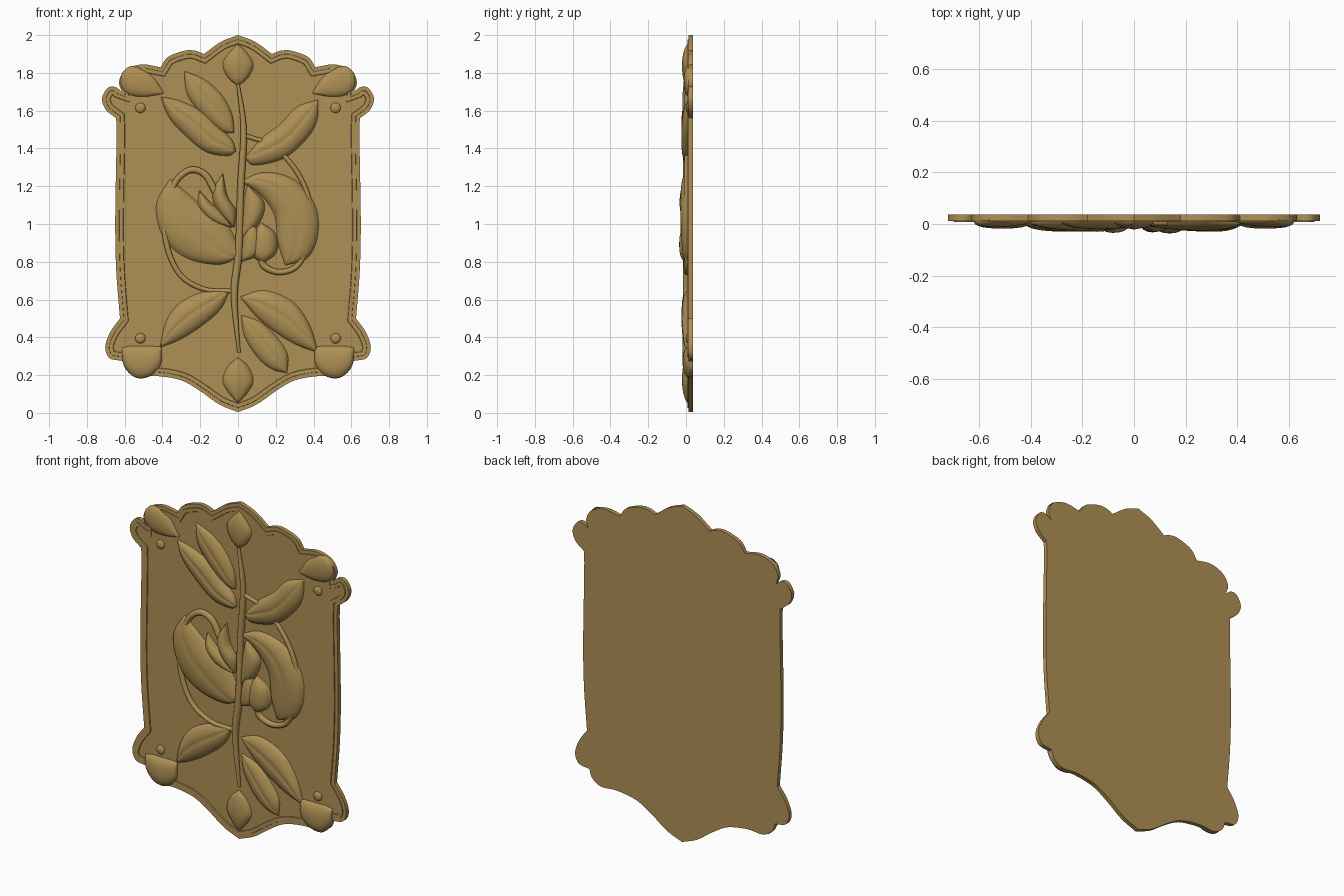
import bpy, bmesh, math
from mathutils import Vector

if "Cube" in bpy.data.objects:
    bpy.data.objects.remove(bpy.data.objects["Cube"])

BACK, FACE = 0.037, 0.012
mat = bpy.data.materials.new("bronze")
mat.diffuse_color = (0.43, 0.28, 0.09, 1)
mat.use_nodes = True
mat.node_tree.nodes["Principled BSDF"].inputs["Base Color"].default_value = mat.diffuse_color


def spline(pts, n):
    """n+1 samples of a Catmull-Rom curve through 2D points."""
    p = [Vector(q) for q in pts]
    p = [2 * p[0] - p[1]] + p + [2 * p[-1] - p[-2]]
    out, segs = [], len(pts) - 1
    for k in range(n + 1):
        t = k / n * segs
        i = min(int(t), segs - 1)
        t -= i
        a, b, c, d = p[i:i + 4]
        out.append(0.5 * (2 * b + (c - a) * t + (2 * a - 5 * b + 4 * c - d) * t * t
                          + (3 * b - a - 3 * c + d) * t ** 3))
    return out


def finish(name, bm, angle=40):
    me = bpy.data.meshes.new(name)
    bm.to_mesh(me)
    bm.free()
    ob = bpy.data.objects.new(name, me)
    bpy.context.collection.objects.link(ob)
    me.materials.append(mat)
    bpy.ops.object.select_all(action='DESELECT')
    ob.select_set(True)
    bpy.context.view_layer.objects.active = ob
    bpy.ops.object.shade_smooth_by_angle(angle=math.radians(angle))
    return ob


def flip(pts):
    return [(-x, z) for x, z in pts]


# scalloped outline: right half as arcs between sharp notches, then mirrored
arcs = [
    [(0, 2.0), (.09, 1.965), (.18, 1.90)],
    [(.18, 1.90), (.225, 1.917), (.28, 1.918), (.37, 1.885), (.41, 1.83)],
    [(.41, 1.83), (.51, 1.845), (.595, 1.815), (.63, 1.755), (.615, 1.70)],
    [(.615, 1.70), (.65, 1.725), (.69, 1.72), (.72, 1.665), (.70, 1.605), (.645, 1.56)],
    [(.645, 1.56), (.643, 1.45), (.65, 1.03), (.645, .76), (.625, .5)],
    [(.625, .5), (.675, .43), (.703, .35), (.68, .29), (.61, .275)],
    [(.61, .275), (.59, .225), (.53, .19), (.43, .195), (.3, .172), (.2, .115), (.1, .045), (0, .004)],
]
half = []
for a in arcs:
    half += spline(a, 5 * (len(a) - 1))[:-1]
half.append(Vector(arcs[-1][-1]))
outline = half + [Vector((-p.x, p.y)) for p in reversed(half[1:-1])]


def inset(d):
    out, n = [], len(outline)
    for i, p in enumerate(outline):
        e1 = (p - outline[i - 1]).normalized()
        e2 = (outline[(i + 1) % n] - p).normalized()
        n1, n2 = Vector((e1.y, -e1.x)), Vector((e2.y, -e2.x))
        m = (n1 + n2).normalized()
        out.append(p + m * d / max(.65, m.dot(n1)))
    return out


# backing plate
bm = bmesh.new()
f = bm.faces.new([bm.verts.new((p.x, FACE, p.y)) for p in outline])
r = bmesh.ops.extrude_face_region(bm, geom=[f])
bmesh.ops.translate(bm, verts=[v for v in r["geom"] if isinstance(v, bmesh.types.BMVert)],
                    vec=(0, BACK - FACE, 0))
bmesh.ops.recalc_face_normals(bm, faces=bm.faces)
finish("plate", bm, 30)

# raised border strip following the outline
bm = bmesh.new()
rows = [[bm.verts.new((p.x, y, p.y)) for p in inset(d)]
        for d, y in ((.020, FACE + .004), (.022, .007), (.042, .007), (.046, FACE + .004))]
n = len(outline)
for a, b in zip(rows, rows[1:] + rows[:1]):
    for i in range(n):
        j = (i + 1) % n
        bm.faces.new((a[i], a[j], b[j], b[i]))
bmesh.ops.recalc_face_normals(bm, faces=bm.faces)
finish("border", bm, 30)


def leaf(name, base, tip, e1, e2, h, crease=.12, nu=30, nv=18):
    """Domed leaf between two edge curves, with a groove along the midrib."""
    A, B = spline([base] + e1 + [tip], nu), spline([base] + e2 + [tip], nu)
    bm = bmesh.new()
    g = []
    for i in range(nu + 1):
        taper = max(0, math.sin(math.pi * i / nu)) ** .5
        row = []
        for j in range(nv + 1):
            p, v = A[i].lerp(B[i], j / nv), 2 * j / nv - 1
            k = max(0, 1 - abs(v) ** 2.4) ** .65 - crease * math.exp(-(v / .13) ** 2)
            row.append(bm.verts.new((p.x, FACE + .003 - (h + .003) * taper * k, p.y)))
        g.append(row)
    for i in range(nu):
        for j in range(nv):
            bm.faces.new((g[i][j], g[i + 1][j], g[i + 1][j + 1], g[i][j + 1]))
    bmesh.ops.remove_doubles(bm, verts=bm.verts, dist=1e-5)
    bm.normal_update()
    if sum(q.normal.y * q.calc_area() for q in bm.faces) > 0:
        bmesh.ops.reverse_faces(bm, faces=bm.faces)
    finish(name, bm, 60)


# leaves along the stem
leaf("leaf_upper_left_small", (-.02, 1.48), (-.286, 1.812),
     [(-.03, 1.58), (-.085, 1.685), (-.175, 1.765)], [(-.085, 1.49), (-.185, 1.57), (-.27, 1.685)], .032)
leaf("leaf_upper_left", (-.01, 1.385), (-.41, 1.675),
     [(-.03, 1.445), (-.095, 1.51), (-.185, 1.595), (-.307, 1.653)],
     [(-.055, 1.36), (-.175, 1.383), (-.297, 1.484), (-.37, 1.57)], .038)
leaf("leaf_upper_right", (.035, 1.35), (.425, 1.66),
     [(.127, 1.457), (.223, 1.53), (.31, 1.62)], [(.09, 1.31), (.25, 1.35), (.37, 1.457), (.42, 1.55)], .038)
leaf("leaf_lower_left", (-.04, .655), (-.415, .345),
     [(-.16, .65), (-.30, .59), (-.38, .49)], [(-.09, .55), (-.19, .46), (-.31, .385)], .036)
leaf("leaf_lower_right", (.01, .615), (.425, .32),
     [(.14, .65), (.29, .59), (.38, .465)], [(.1, .505), (.22, .41), (.33, .35)], .036)
leaf("leaf_lower_right_small", (.015, .52), (.26, .21),
     [(.125, .48), (.22, .385), (.265, .305)], [(.035, .4), (.105, .29), (.18, .23)], .032)

# large central leaves
leaf("leaf_centre_left", (.01, .83), (-.36, 1.24),
     [(-.095, .785), (-.255, .81), (-.37, .89), (-.425, 1.0), (-.43, 1.12)],
     [(0, .89), (-.07, 1.02), (-.18, 1.09), (-.28, 1.175)], .042, .08)
leaf("leaf_centre_right", (.01, 1.225), (.25, .78),
     [(.14, 1.275), (.30, 1.235), (.41, 1.10), (.425, .945), (.37, .82)],
     [(.11, 1.16), (.19, 1.05), (.21, .9)], .042, .08)

# flower petals in the middle
leaf("petal_left_tall", (-.02, .98), (-.08, 1.27),
     [(-.11, 1.07), (-.135, 1.17)], [(-.01, 1.07), (-.055, 1.15)], .046, 0)
leaf("petal_left_side", (-.03, .98), (-.205, 1.18),
     [(-.14, 1.01), (-.21, 1.09)], [(-.08, 1.06), (-.14, 1.11)], .042, 0)
leaf("petal_right_tall", (.015, .92), (.05, 1.21),
     [(.11, 1.0), (.14, 1.11)], [(.02, 1.02), (.03, 1.13)], .042, 0)
leaf("petal_right_left_lobe", (.02, .8), (.07, 1.02),
     [(.015, .86), (.03, .95)], [(.11, .84), (.12, .94)], .044, 0)
leaf("petal_right_right_lobe", (.13, .79), (.12, 1.01),
     [(.205, .85), (.2, .95)], [(.07, .84), (.07, .93)], .048, 0)

# end buds with a centre groove
for name, top, bot in (("bud_top", 1.955, 1.73), ("bud_bottom", .05, .295)):
    side = [(.055, top + (bot - top) * .25), (.083, top + (bot - top) * .5), (.055, top + (bot - top) * .8)]
    leaf(name, (0, top), (0, bot), side, flip(side), .030, -.1)

# corner petals, mirrored
for s, side in ((1, "right"), (-1, "left")):
    m = (lambda q: q) if s > 0 else flip
    a, b = m([(.39, 1.69), (.615, 1.80)])
    leaf("corner_top_" + side, a, b, m([(.44, 1.77), (.5, 1.82), (.57, 1.835)]),
         m([(.5, 1.672), (.58, 1.685), (.62, 1.73)]), .024, 0)
    a, b = m([(.405, .35), (.615, .345)])
    leaf("corner_bottom_" + side, a, b, m([(.45, .355), (.51, .355), (.57, .355)]),
         m([(.41, .25), (.47, .192), (.545, .188), (.605, .25)]), .030, 0)
    # mounting pins
    for z in (1.615, .395):
        bm = bmesh.new()
        bmesh.ops.create_uvsphere(bm, u_segments=20, v_segments=12, radius=.027)
        bmesh.ops.scale(bm, verts=bm.verts, vec=(1, .5, 1))
        bmesh.ops.translate(bm, verts=bm.verts, vec=(s * .517, FACE, z))
        finish("pin_" + side, bm)


def stem(name, pts, radii, y):
    """Round stem along a smooth path with varying thickness."""
    n = 8 * (len(pts) - 1)
    cu = bpy.data.curves.new(name, 'CURVE')
    cu.dimensions, cu.bevel_depth, cu.bevel_resolution, cu.use_fill_caps = '3D', 1, 3, True
    sp = cu.splines.new('POLY')
    sp.points.add(n)
    for i, p in enumerate(spline(pts, n)):
        sp.points[i].co = (p.x, y, p.y, 1)
        sp.points[i].radius = spline([(r, 0) for r in radii], n)[i].x
    ob = bpy.data.objects.new(name, cu)
    bpy.context.collection.objects.link(ob)
    cu.materials.append(mat)
    bpy.ops.object.select_all(action='DESELECT')
    ob.select_set(True)
    bpy.context.view_layer.objects.active = ob
    bpy.ops.object.convert(target='MESH')
    bpy.ops.object.shade_smooth_by_angle(angle=math.radians(40))


# main stem and two curling tendrils
stem("main_stem", [(0, 1.74), (.03, 1.5), (.015, 1.2), (.003, .85), (-.02, .62), (.005, .32)],
     [.009, .018, .02, .02, .009], .004)
stem("tendril_left", [(-.12, 1.17), (-.175, 1.262), (-.255, 1.285), (-.335, 1.215), (-.385, 1.05),
                      (-.375, .88), (-.305, .73), (-.18, .655), (-.03, .645)],
     [.02, .017, .015, .012], .006)
stem("tendril_right", [(.03, 1.47), (.17, 1.42), (.28, 1.32), (.36, 1.18), (.39, 1.02), (.36, .87),
                       (.31, .775), (.22, .745), (.14, .775), (.12, .83)],
     [.012, .014, .015, .02], .006)
